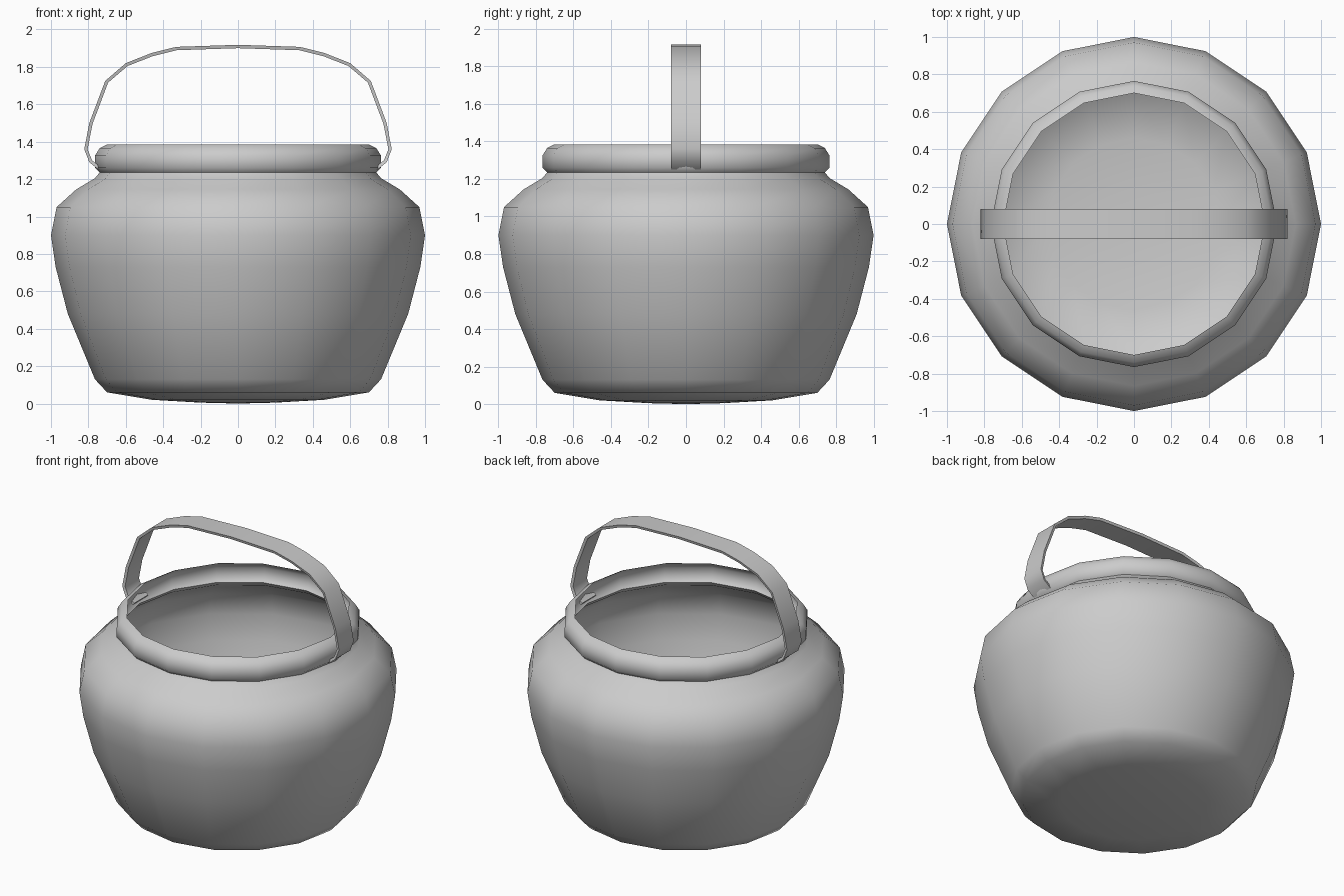
import bpy
import bmesh
import math
from mathutils import Vector

if "Cube" in bpy.data.objects:
    bpy.data.objects.remove(bpy.data.objects["Cube"])

SIDES = 16

metal = bpy.data.materials.new("grey_metal")
metal.use_nodes = True
grey = (0.6, 0.6, 0.6, 1)
metal.diffuse_color = grey
metal.node_tree.nodes["Principled BSDF"].inputs["Base Color"].default_value = grey


def add_object(name, bm, angle):
    mesh = bpy.data.meshes.new(name)
    bm.to_mesh(mesh)
    bm.free()
    mesh.materials.append(metal)
    obj = bpy.data.objects.new(name, mesh)
    bpy.context.collection.objects.link(obj)
    bpy.ops.object.select_all(action="DESELECT")
    obj.select_set(True)
    bpy.context.view_layer.objects.active = obj
    bpy.ops.object.shade_smooth_by_angle(angle=math.radians(angle))
    return obj


# Pot body: one thin lathed wall from the base centre up to the open rim
profile = [(0, 0), (0.2, 0.005), (0.46, 0.02), (0.7, 0.06), (0.765, 0.13),
           (0.91, 0.48), (0.975, 0.73), (1, 0.9), (0.97, 1.05), (0.865, 1.145),
           (0.765, 1.205), (0.74, 1.235), (0.765, 1.26), (0.765, 1.325),
           (0.74, 1.365), (0.7, 1.385)]
bm = bmesh.new()
verts = [bm.verts.new((r, 0, z)) for r, z in profile]
edges = [bm.edges.new(pair) for pair in zip(verts, verts[1:])]
bmesh.ops.spin(bm, geom=verts + edges, cent=(0, 0, 0), axis=(0, 0, 1),
               angle=math.tau, steps=SIDES, use_merge=True)
bmesh.ops.remove_doubles(bm, verts=bm.verts, dist=0.001)
bmesh.ops.recalc_face_normals(bm, faces=bm.faces)
# Keep the normals pointing out of the pot
if min(bm.faces, key=lambda f: f.calc_center_median().z).normal.z > 0:
    bmesh.ops.reverse_faces(bm, faces=bm.faces)
add_object("pot_body", bm, 80)

# Handle: a flat strap along a mirrored arch, hooked in under the rim
half = [(0.745, 1.25), (0.795, 1.29), (0.822, 1.36), (0.795, 1.5), (0.71, 1.725),
        (0.6, 1.82), (0.46, 1.875), (0.33, 1.907)]
path = [Vector((-x, 0, z)) for x, z in half] + [Vector((0, 0, 1.918))]
path += [Vector((x, 0, z)) for x, z in reversed(half)]
width, thickness = 0.16, 0.018
bm = bmesh.new()
rings = []
for i, point in enumerate(path):
    tangent = path[min(i + 1, len(path) - 1)] - path[max(i - 1, 0)]
    inward = Vector((tangent.z, 0, -tangent.x)).normalized() * thickness
    side = Vector((0, width / 2, 0))
    rings.append([bm.verts.new(p) for p in
                  (point - side, point + side,
                   point + side * 0.94 + inward, point - side * 0.94 + inward)])
for a, b in zip(rings, rings[1:]):
    for k in range(4):
        n = (k + 1) % 4
        bm.faces.new((a[k], a[n], b[n], b[k]))
bm.faces.new(rings[0])
bm.faces.new(rings[-1])
bmesh.ops.recalc_face_normals(bm, faces=bm.faces)
add_object("handle", bm, 50)
